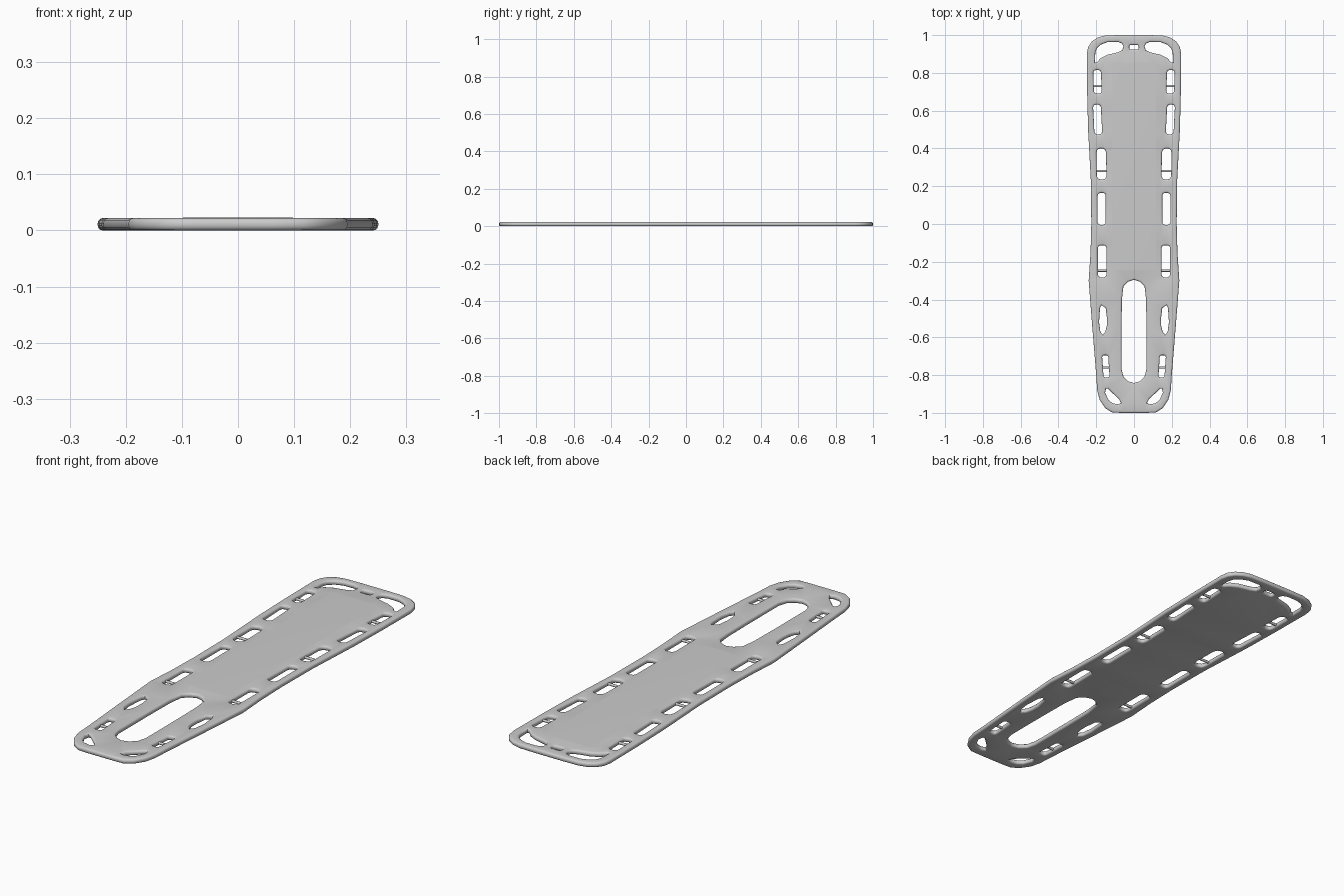
import bpy, bmesh, math
from mathutils import Vector

if "Cube" in bpy.data.objects:
    bpy.data.objects.remove(bpy.data.objects["Cube"])

T = 0.022      # board thickness
R = 0.009      # edge rounding


def area(p):
    return sum(a[0] * b[1] - b[0] * a[1] for a, b in zip(p, p[1:] + p[:1])) / 2


def inset(pts, d):
    # shift a loop to its left, which is always into the board
    out, n = [], len(pts)
    for i in range(n):
        p, c, q = (Vector(pts[k % n]) for k in (i - 1, i, i + 1))
        a, b = (c - p).normalized(), (q - c).normalized()
        m = Vector((-a.y - b.y, a.x + b.x)).normalized()
        out.append(c + m * d / max(0.7, m.dot(Vector((-a.y, a.x)))))
    return out


def finish(bm, name, angle=50):
    bmesh.ops.recalc_face_normals(bm, faces=bm.faces)
    me = bpy.data.meshes.new(name)
    bm.to_mesh(me)
    bm.free()
    ob = bpy.data.objects.new(name, me)
    bpy.context.collection.objects.link(ob)
    bpy.ops.object.select_all(action='DESELECT')
    ob.select_set(True)
    bpy.context.view_layer.objects.active = ob
    bpy.ops.object.shade_smooth_by_angle(angle=math.radians(angle))
    return ob


def slot(x0, x1, y0, y1, lean=0.0, r=0.014):
    # rounded slot; lean shifts the top end outward
    r = min(r, (x1 - x0) * 0.45, (y1 - y0) * 0.45)
    pts = []
    for cx, cy, a0 in ((x1 - r, y1 - r, 0), (x0 + r, y1 - r, 90),
                       (x0 + r, y0 + r, 180), (x1 - r, y0 + r, 270)):
        for k in range(3):
            a = math.radians(a0 + 45 * k)
            x, y = cx + r * math.cos(a), cy + r * math.sin(a)
            pts.append((x + lean * ((y - y0) / (y1 - y0) - 0.5), y))
    return pts


def mirrored(p):
    return [(-x, y) for x, y in p]


def whole(half):
    # close a half profile that runs top to bottom on the +x side
    return half + [(-x, y) for x, y in reversed(half) if x > 0]


# Outer outline
outline = whole([(0.07, 1), (0.15, 0.998), (0.19, 0.988), (0.223, 0.967), (0.243, 0.937),
                 (0.25, 0.9), (0.248, 0.7), (0.243, 0.5), (0.228, 0.22), (0.226, 0.0),
                 (0.23, -0.15), (0.24, -0.3), (0.222, -0.53), (0.2, -0.8), (0.195, -0.88),
                 (0.182, -0.93), (0.152, -0.975), (0.115, -0.998), (0.06, -1)])

# Leg opening and centre head slot
holes = [whole([(0, -0.295), (0.03, -0.305), (0.056, -0.33), (0.064, -0.4), (0.066, -0.55),
                (0.066, -0.77), (0.055, -0.81), (0.03, -0.833), (0, -0.842)]),
         slot(-0.025, 0.025, 0.923, 0.948, r=0.008)]

# Hand holes on one side, mirrored to the other
side = [
    [(0.056, 0.94), (0.064, 0.956), (0.085, 0.964), (0.14, 0.963), (0.175, 0.95), (0.197, 0.93),
     (0.205, 0.905), (0.206, 0.855), (0.196, 0.856), (0.177, 0.878), (0.14, 0.896),
     (0.085, 0.909), (0.062, 0.92)],
    slot(0.173, 0.214, 0.69, 0.815, 0.004),
    slot(0.172, 0.213, 0.475, 0.632, 0.008),
    slot(0.147, 0.198, 0.235, 0.4, 0.003, 0.02),
    slot(0.15, 0.192, -0.005, 0.165),
    slot(0.146, 0.191, -0.282, -0.113),
    [(0.143, -0.5), (0.15, -0.445), (0.172, -0.43), (0.18, -0.445), (0.185, -0.52),
     (0.178, -0.57), (0.165, -0.587), (0.152, -0.57), (0.144, -0.54)],
    slot(0.133, 0.165, -0.812, -0.695, 0.008, 0.009),
    [(0.068, -0.948), (0.08, -0.927), (0.138, -0.872), (0.148, -0.872), (0.153, -0.893),
     (0.135, -0.932), (0.115, -0.948), (0.085, -0.955)],
]
for h in side:
    holes += [h, mirrored(h)]

# Board: rounded rims around every loop, then flat top and bottom
bm = bmesh.new()
profile = [(R * (1 - math.cos(math.radians(a))),
            T / 2 + math.copysign(T / 2 - R, a) + R * math.sin(math.radians(a)))
           for a in (-90, -60, -30, -1, 1, 30, 60, 90)]
caps = {0: [], len(profile) - 1: []}
for i, loop in enumerate([outline] + holes):
    if (area(loop) > 0) != (i == 0):
        loop = loop[::-1]
    n = len(loop)
    rings = [[bm.verts.new((p.x, p.y, z)) for p in inset(loop, d)] for d, z in profile]
    for a, b in zip(rings, rings[1:]):
        for k in range(n):
            bm.faces.new((a[k], a[(k + 1) % n], b[(k + 1) % n], b[k]))
    for key in caps:
        r = rings[key]
        caps[key] += [bm.edges.get((r[k], r[(k + 1) % n])) for k in range(n)]
for edges in caps.values():
    bmesh.ops.triangle_fill(bm, edges=edges, use_beauty=True, use_dissolve=False, normal=(0, 0, 1))
finish(bm, "board")

# Very shallow crown in the middle of the deck
bm = bmesh.new()
low = [bm.verts.new((x, y, T - 0.0005)) for x, y in
       ((-0.13, -0.26), (0.13, -0.26), (0.13, 0.87), (-0.13, 0.87))]
top = [bm.verts.new((x, y, T + 0.0013)) for x, y in
       ((-0.08, -0.2), (0.08, -0.2), (0.08, 0.82), (-0.08, 0.82))]
for k in range(4):
    bm.faces.new((low[k], low[(k + 1) % 4], top[(k + 1) % 4], top[k]))
bm.faces.new(top)
finish(bm, "deck_crown")

# Strap pins across the slots
for i, (x, w, y) in enumerate(((0.194, 0.058, 0.73), (0.172, 0.066, 0.28),
                               (0.168, 0.06, -0.247), (0.148, 0.048, -0.76))):
    for s, tag in ((1, "right"), (-1, "left")):
        bpy.ops.mesh.primitive_cylinder_add(vertices=12, radius=0.006, depth=w,
                                            location=(s * x, y, T / 2),
                                            rotation=(0, math.pi / 2, 0))
        bpy.context.object.name = f"strap_pin_{tag}_{i + 1}"
        bpy.ops.object.shade_smooth_by_angle(angle=math.radians(40))
